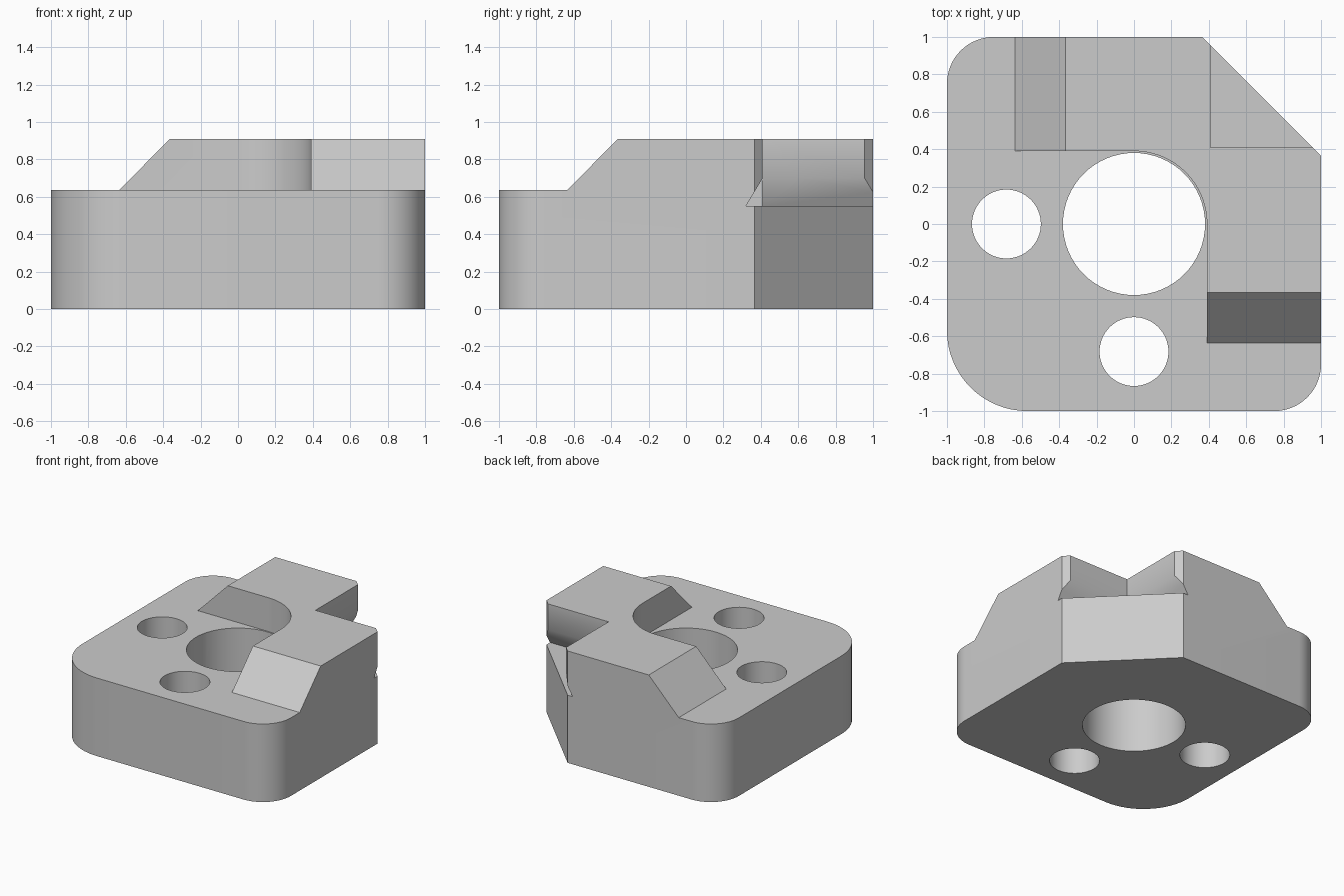
import bpy, bmesh
from math import sin, cos, pi, radians

if "Cube" in bpy.data.objects:
    bpy.data.objects.remove(bpy.data.objects["Cube"])

TOP, STEP = 0.91, 0.635        # heights of the raised wall and of the lower deck
FLOOR, LIP = 0.55, 0.70        # pocket floor and start of its undercut
FAR = 1.2

grey = bpy.data.materials.new("plain_grey")
grey.use_nodes = True
grey.diffuse_color = (0.6, 0.6, 0.6, 1)
grey.node_tree.nodes["Principled BSDF"].inputs["Base Color"].default_value = (0.6, 0.6, 0.6, 1)


def arc(cx, cy, r, start, end, n=16):
    """Points on a circular arc, angles in degrees."""
    angles = [radians(start + (end - start) * i / n) for i in range(n + 1)]
    return [(cx + r * cos(a), cy + r * sin(a)) for a in angles]


def prism(name, profile, lo, hi, axis="z"):
    """Extrude a closed 2D profile along one axis."""
    place = {"z": lambda u, v, w: (u, v, w),
             "y": lambda u, v, w: (u, w, v),
             "x": lambda u, v, w: (w, u, v)}[axis]
    bm = bmesh.new()
    rings = [[bm.verts.new(place(u, v, w)) for u, v in profile] for w in (lo, hi)]
    for ring in rings:
        bm.faces.new(ring)
    for i in range(len(profile)):
        bm.faces.new((rings[0][i - 1], rings[0][i], rings[1][i], rings[1][i - 1]))
    bmesh.ops.recalc_face_normals(bm, faces=bm.faces)
    mesh = bpy.data.meshes.new(name)
    bm.to_mesh(mesh)
    bm.free()
    mesh.materials.append(grey)
    obj = bpy.data.objects.new(name, mesh)
    bpy.context.collection.objects.link(obj)
    return obj


# Block with three rounded corners and one chamfered corner
outline = (arc(-0.57, -0.57, 0.43, 180, 270) + arc(0.75, -0.75, 0.25, 270, 360)
           + [(1, 0.365), (0.365, 1)] + arc(-0.75, 0.75, 0.25, 90, 180))
body = prism("corner_block", outline, 0, TOP)

# Lower deck, leaving an L-shaped wall curved around the bore
deck = ([(-FAR, -FAR), (FAR, -FAR), (FAR, -STEP), (0.39, -STEP)]
        + arc(0, 0, 0.39, 0, 90, 24) + [(-STEP, 0.39), (-STEP, FAR), (-FAR, FAR)])
cutters = [prism("deck_cutter", deck, STEP, FAR)]

# Sloped ends of the wall and undercut sides of the pocket, the same on both arms
slope = [(-STEP, STEP), (-0.265, 1.012), (-0.75, 1.012)]
undercut = [(0.41, LIP), (0.32, FLOOR), (0.6, FLOOR), (0.6, LIP)]
for axis in "xy":
    cutters.append(prism("slope_cutter_" + axis, slope, 0.1, FAR, axis))

# Open pocket in the chamfered corner
pocket = [(0.41, 0.41), (FAR, 0.41), (FAR, FAR), (0.41, FAR)]
cutters.append(prism("pocket_cutter", pocket, FLOOR, FAR))
for axis in "xy":
    cutters.append(prism("undercut_cutter_" + axis, undercut, 0.41, FAR, axis))

# Central bore and two screw holes
for name, x, y, r in (("bore", 0, 0, 0.38), ("left_hole", -0.682, 0, 0.184),
                      ("front_hole", 0, -0.682, 0.184)):
    cutters.append(prism(name + "_cutter", arc(x, y, r, 0, 360, 64)[:-1], -0.2, FAR))

bpy.context.view_layer.objects.active = body
for cutter in cutters:
    cutter.hide_render = True
    mod = body.modifiers.new(cutter.name, "BOOLEAN")
    mod.operation = "DIFFERENCE"
    mod.solver = "EXACT"
    mod.object = cutter
    bpy.ops.object.modifier_apply(modifier=mod.name)
    bpy.data.objects.remove(cutter)

# Smooth curved walls, crisp edges
bpy.ops.object.select_all(action="DESELECT")
body.select_set(True)
bpy.ops.object.shade_smooth_by_angle(angle=radians(32))
